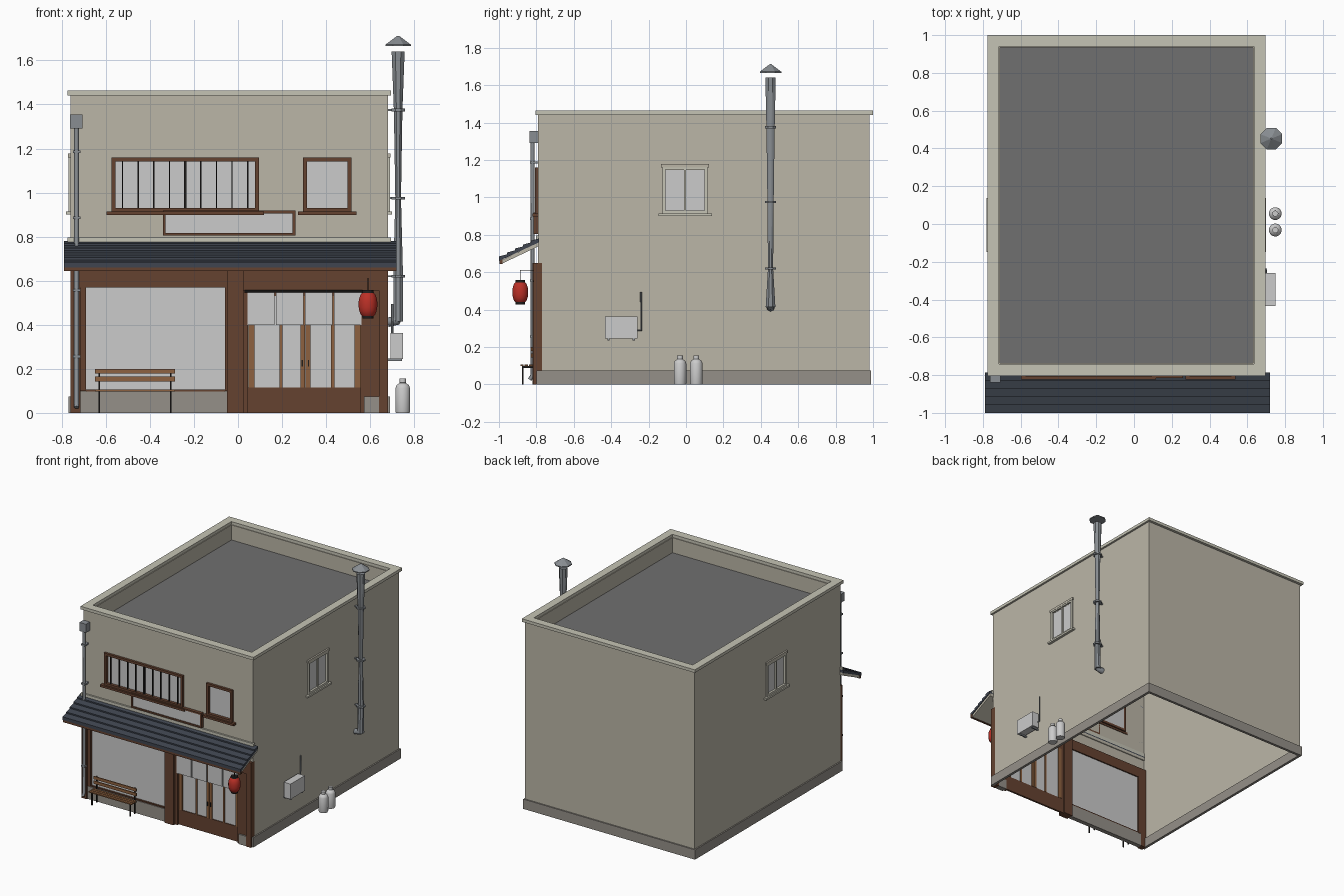
import bpy, bmesh
from math import pi, cos, sin, radians
from mathutils import Matrix

if "Cube" in bpy.data.objects:
    bpy.data.objects.remove(bpy.data.objects["Cube"])


def material(name, r, g, b):
    m = bpy.data.materials.new(name)
    m.diffuse_color = (r, g, b, 1)
    m.use_nodes = True
    m.node_tree.nodes["Principled BSDF"].inputs["Base Color"].default_value = m.diffuse_color
    return m


PLASTER = material("plaster", 0.50, 0.47, 0.39)
TRIM = material("trim", 0.56, 0.55, 0.46)
STONE = material("stone", 0.30, 0.28, 0.25)
WOOD = material("wood", 0.13, 0.055, 0.03)
OAK = material("oak", 0.27, 0.12, 0.05)
SLATE = material("slate", 0.05, 0.06, 0.08)
ROOF = material("roofing", 0.16, 0.16, 0.16)
RED = material("red_paper", 0.5, 0.03, 0.02)
BLACK = material("black", 0.015, 0.013, 0.012)
METAL = material("metal", 0.25, 0.27, 0.29)
RIGHT, LEFT = Matrix.Rotation(pi / 2, 4, 'Z'), Matrix.Rotation(-pi / 2, 4, 'Z')


def finish(name, bm, mat=None, matrix=None, smooth=False, fix=True):
    if fix:
        bmesh.ops.recalc_face_normals(bm, faces=bm.faces)
    if matrix:
        bm.transform(matrix)
    me = bpy.data.meshes.new(name)
    bm.to_mesh(me)
    bm.free()
    ob = bpy.data.objects.new(name, me)
    bpy.context.collection.objects.link(ob)
    if mat:
        me.materials.append(mat)
    if smooth:
        bpy.ops.object.select_all(action='DESELECT')
        ob.select_set(True)
        bpy.context.view_layer.objects.active = ob
        bpy.ops.object.shade_smooth_by_angle(angle=radians(40))
    return ob


def boxes(name, items, mat=None, matrix=None):
    """Boxes given as (x0, x1, y0, y1, z0, z1), joined in one object."""
    bm = bmesh.new()
    for x0, x1, y0, y1, z0, z1 in items:
        m = Matrix.Translation(((x0 + x1) / 2, (y0 + y1) / 2, (z0 + z1) / 2))
        bmesh.ops.create_cube(bm, size=1, matrix=m @ Matrix.Diagonal((x1 - x0, y1 - y0, z1 - z0, 1)))
    return finish(name, bm, mat, matrix)


def frame(x0, x1, z0, z1, t, y0, y1):
    return [(x0, x0 + t, y0, y1, z0, z1), (x1 - t, x1, y0, y1, z0, z1),
            (x0 + t, x1 - t, y0, y1, z0, z0 + t), (x0 + t, x1 - t, y0, y1, z1 - t, z1)]


def wall(name, x0, x1, z0, z1, y, holes=(), matrix=None):
    """Flat wall facing -y, cut into cells, with the hole cells left out."""
    xs = sorted({x0, x1, *[v for h in holes for v in h[:2]]})
    zs = sorted({z0, z1, *[v for h in holes for v in h[2:]]})
    bm = bmesh.new()
    for a, b in zip(xs, xs[1:]):
        for c, d in zip(zs, zs[1:]):
            if not any(h[0] <= a and b <= h[1] and h[2] <= c and d <= h[3] for h in holes):
                bm.faces.new([bm.verts.new(p) for p in ((a, y, c), (b, y, c), (b, y, d), (a, y, d))])
    bmesh.ops.remove_doubles(bm, verts=bm.verts, dist=1e-5)
    return finish(name, bm, PLASTER, matrix, fix=False)


def loft(name, x, y, rings, n, mat=None, smooth=True):
    """Stack of ellipses (z, rx, ry) around a vertical axis."""
    bm = bmesh.new()
    loops = []
    for z, rx, ry in rings:
        ang = [2 * pi * (i + 0.5) / n for i in range(n)]
        loops.append([bm.verts.new((x + rx * cos(a), y + ry * sin(a), z)) for a in ang])
    for a, b in zip(loops, loops[1:]):
        for i in range(n):
            bm.faces.new((a[i], a[(i + 1) % n], b[(i + 1) % n], b[i]))
    bm.faces.new(loops[0])
    bm.faces.new(loops[-1])
    return finish(name, bm, mat, smooth=smooth)


def pipe(name, pts, r, mat=METAL):
    cu = bpy.data.curves.new(name, 'CURVE')
    cu.dimensions = '3D'
    cu.bevel_depth, cu.bevel_resolution, cu.use_fill_caps = r, 2, True
    sp = cu.splines.new('POLY')
    sp.points.add(len(pts) - 1)
    for p, co in zip(sp.points, pts):
        p.co = (*co, 1)
    cu.materials.append(mat)
    ob = bpy.data.objects.new(name, cu)
    bpy.context.collection.objects.link(ob)


def extrude_x(name, prof, x0, x1, mat):
    bm = bmesh.new()
    f = bm.faces.new([bm.verts.new((x0, y, z)) for y, z in prof])
    r = bmesh.ops.extrude_face_region(bm, geom=[f])
    vs = [v for v in r['geom'] if isinstance(v, bmesh.types.BMVert)]
    bmesh.ops.translate(bm, verts=vs, vec=(x1 - x0, 0, 0))
    return finish(name, bm, mat)


# Building shell, open underneath
X0, X1, Y0, Y1, TOP = -0.76, 0.68, -0.79, 0.98, 1.44
wall("front_wall", X0, X1, 0.645, TOP, Y0, [(-0.56, 0.08, 0.925, 1.145), (0.31, 0.50, 0.925, 1.145)])
wall("right_wall", Y0, Y1, 0, TOP, -X1, [(-0.11, 0.10, 0.925, 1.145)], RIGHT)
wall("left_wall", -Y1, -Y0, 0, TOP, X0, [(-0.10, 0.11, 0.925, 1.145)], LEFT)
wall("back_wall", -X1, -X0, 0, TOP, -Y1, (), Matrix.Rotation(pi, 4, 'Z'))
boxes("plinth", [(0.67, 0.69, -0.80, 0.99, 0, 0.075), (-0.77, -0.75, -0.80, 0.99, 0, 0.075),
                 (-0.75, 0.67, 0.97, 0.99, 0, 0.075)], STONE)
boxes("parapet_inside", [(-0.73, -0.71, -0.755, 0.955, 1.32, TOP), (0.63, 0.65, -0.755, 0.955, 1.32, TOP),
                         (-0.71, 0.63, -0.755, -0.735, 1.32, TOP), (-0.71, 0.63, 0.935, 0.955, 1.32, TOP)], PLASTER)
boxes("flat_roof", [(-0.71, 0.63, -0.735, 0.935, 1.30, 1.325)], ROOF)
boxes("parapet_cap", [(-0.775, -0.715, -0.805, 1.0, TOP, 1.463), (0.635, 0.695, -0.805, 1.0, TOP, 1.463),
                      (-0.715, 0.635, -0.805, -0.74, TOP, 1.463), (-0.715, 0.635, 0.94, 1.0, TOP, 1.463)], TRIM)

# Upper front windows
for side, a, b in (("wide", -0.575, 0.095), ("small", 0.295, 0.515)):
    boxes(side + "_window_frame", frame(a, b, 0.912, 1.16, 0.018, -0.808, -0.775), WOOD)
    boxes(side + "_window_sill", [(a - 0.022, b + 0.022, -0.822, -0.785, 0.898, 0.914)], WOOD)
    boxes(side + "_window_pane", [(a + 0.01, b - 0.01, -0.785, -0.78, 0.92, 1.15)])
boxes("window_bars", [(x - w, x + w, -0.80, -0.79, 0.93, 1.142) for x, w in
                      [(-0.24 + i * 0.071, 0.006 if i == 0 else 0.003) for i in range(-4, 5)]], BLACK)

# Side windows
for side, m, d, s in (("right", RIGHT, -X1, 1), ("left", LEFT, X0, -1)):
    c = -0.005 * s
    boxes(side + "_window_frame", frame(c - 0.12, c + 0.12, 0.914, 1.165, 0.016, d - 0.01, d + 0.02)
          + [(c - 0.006, c + 0.006, d - 0.004, d + 0.012, 0.93, 1.15)], TRIM, m)
    boxes(side + "_window_head", [(c - 0.128, c + 0.128, d - 0.012, d, 1.160, 1.178)], PLASTER, m)
    boxes(side + "_window_sill", [(c - 0.143, c + 0.143, d - 0.02, d, 0.90, 0.914)], TRIM, m)
    boxes(side + "_window_pane", [(c - 0.11, c + 0.11, d + 0.006, d + 0.01, 0.92, 1.155)], None, m)

# Blank sign board
boxes("sign_frame", frame(-0.34, 0.26, 0.805, 0.918, 0.012, -0.815, -0.79), WOOD)
boxes("sign_panel", [(-0.33, 0.25, -0.808, -0.79, 0.815, 0.908)])

# Awning with stepped tile courses
N, ya, za, yb, zb = 5, -1.0, 0.672, -0.785, 0.778
prof = [(yb, zb - 0.018), (ya, za - 0.012)]
for i in range(N):
    t0, t1 = i / N, (i + 1) / N
    prof += [(ya + (yb - ya) * t0, za + (zb - za) * t0 + 0.012), (ya + (yb - ya) * t1, za + (zb - za) * t1 + 0.002)]
extrude_x("awning_tiles", prof, -0.79, 0.72, SLATE)
extrude_x("awning_soffit", [(-0.785, 0.74), (-0.985, 0.645), (-0.985, 0.665), (-0.785, 0.762)], -0.785, 0.715, PLASTER)
boxes("awning_fascia", [(-0.79, 0.72, -0.998, -0.982, 0.643, 0.674)], WOOD)
boxes("awning_flashing", [(-0.775, 0.695, -0.803, -0.785, 0.77, 0.797)], TRIM)

# Shop front
boxes("shop_posts", [(-0.76, -0.715, -0.815, -0.77, 0, 0.65), (-0.05, 0.025, -0.82, -0.76, 0, 0.65),
                     (0.64, 0.68, -0.815, -0.77, 0, 0.65)], WOOD)
boxes("shop_headers", [(-0.715, -0.05, -0.81, -0.77, 0.57, 0.65), (0.025, 0.64, -0.81, -0.77, 0.555, 0.65)], WOOD)
boxes("shop_window_jambs", [(-0.715, -0.69, -0.805, -0.77, 0.1, 0.57), (-0.06, -0.05, -0.805, -0.77, 0.1, 0.57),
                            (-0.69, -0.06, -0.80, -0.77, 0.098, 0.106)], WOOD)
boxes("shop_window_pane", [(-0.69, -0.06, -0.787, -0.78, 0.106, 0.57)])
boxes("shop_base", [(-0.715, -0.05, -0.805, -0.77, 0, 0.098), (0.572, 0.64, -0.812, -0.77, 0, 0.075)], STONE)
boxes("door_side_panel", [(0.572, 0.64, -0.80, -0.77, 0.075, 0.555)], WOOD)
boxes("door_jambs", [(0.025, 0.045, -0.80, -0.77, 0, 0.555), (0.555, 0.572, -0.80, -0.77, 0, 0.555)], WOOD)

# Sliding doors
boxes("door_rails", [(0.045, 0.555, -0.785, -0.77, 0, 0.115), (0.045, 0.555, -0.785, -0.77, 0.53, 0.555)], WOOD)
boxes("door_stiles", [(x - w, x + w, -0.787, -0.768, 0.115, 0.53) for x, w in
                      ((0.062, 0.014), (0.195, 0.007), (0.294, 0.011), (0.318, 0.011), (0.43, 0.007), (0.543, 0.014))], OAK)
boxes("door_panes", [(0.05, 0.55, -0.779, -0.775, 0.11, 0.54)])
boxes("door_handles", [(x - 0.003, x + 0.003, -0.793, -0.785, 0.21, 0.24) for x in (0.292, 0.32)], BLACK)

# Split doorway curtain
boxes("curtain_panels", [(0.042 + i * 0.1315, 0.166 + i * 0.1315, -0.806, -0.802, 0.40, 0.55) for i in range(4)])
pipe("curtain_rod", [(0.03, -0.815, 0.552), (0.57, -0.815, 0.552)], 0.005, BLACK)

# Lantern on a bracket
LX, LY = 0.59, -0.886
body = [(0.437, 0.024), (0.448, 0.034), (0.463, 0.040), (0.48, 0.043), (0.505, 0.043), (0.522, 0.040), (0.537, 0.034), (0.548, 0.024)]
loft("lantern_body", LX, LY, [(z, r, r) for z, r in body], 16, RED)
loft("lantern_bottom_cap", LX, LY, [(0.428, 0.025, 0.025), (0.441, 0.027, 0.027)], 16, BLACK)
loft("lantern_top_cap", LX, LY, [(0.544, 0.027, 0.027), (0.557, 0.025, 0.025)], 16, BLACK)
pipe("lantern_bracket", [(LX, LY, 0.555), (LX, LY, 0.61), (LX, -0.80, 0.61)], 0.0025, BLACK)

# Bench
boxes("bench_slats", [(-0.65, -0.285, y, y + 0.018, 0.097, 0.106) for y in (-0.886, -0.863, -0.84)]
      + [(-0.65, -0.285, -0.828, -0.82, z, z + 0.022) for z in (0.143, 0.178)], OAK)
boxes("bench_legs", [(x - 0.004, x + 0.004, y - 0.004, y + 0.004, 0, h) for x in (-0.63, -0.305)
                     for y, h in ((-0.872, 0.098), (-0.817, 0.2))]
      + [(x - 0.004, x + 0.004, -0.876, -0.813, 0.088, 0.097) for x in (-0.63, -0.305)], BLACK)

# Front downpipe
boxes("rain_hopper", [(-0.762, -0.706, -0.838, -0.79, 1.29, 1.355)], METAL)
pipe("downpipe", [(-0.733, -0.82, 1.30), (-0.733, -0.82, 0.05), (-0.733, -0.835, 0.025)], 0.011)
boxes("downpipe_clips", [(-0.75, -0.716, -0.834, -0.79, z, z + 0.012) for z in (0.25, 0.55, 0.88, 1.18)], METAL)

# Flue on the right wall
FX, FY = 0.727, 0.452
loft("flue_pipe", FX, FY, [(0.415, 0.024, 0.028), (0.62, 0.024, 0.015), (0.975, 0.014, 0.018),
                           (1.375, 0.021, 0.024), (1.64, 0.032, 0.03)], 8, METAL)
pipe("flue_elbow", [(FX, FY, 0.44), (0.718, FY, 0.418), (0.68, FY, 0.412)], 0.022)
loft("flue_cap", FX, FY, [(1.665, 0.062, 0.062), (1.672, 0.062, 0.062), (1.712, 0.004, 0.004)], 8, METAL, False)
for i, z in enumerate((0.62, 0.975, 1.375)):
    loft(f"flue_collar_{i + 1}", FX, FY, [(z - 0.006, 0.033, 0.033), (z + 0.006, 0.033, 0.033)], 8, METAL, False)
boxes("flue_brackets", [(0.68, 0.71, FY - 0.007, FY + 0.007, z - 0.004, z + 0.004) for z in (0.62, 0.975, 1.375)], METAL)

# Water heater with its pipe
boxes("heater_box", [(0.692, 0.75, -0.433, -0.26, 0.245, 0.362)])
boxes("heater_feet", [(0.68, 0.745, y, y + 0.012, 0.235, 0.246) for y in (-0.42, -0.285)], METAL)
pipe("heater_pipe", [(0.70, -0.265, 0.29), (0.70, -0.24, 0.29), (0.70, -0.24, 0.495)], 0.005)

# Gas bottles
for i, y in enumerate((-0.032, 0.055)):
    prof = [(0, 0.032), (0.006, 0.034), (0.112, 0.034), (0.127, 0.028), (0.135, 0.014), (0.137, 0.016), (0.155, 0.016)]
    loft(f"gas_bottle_{i + 1}", 0.748, y, [(z, r, r) for z, r in prof], 16)
